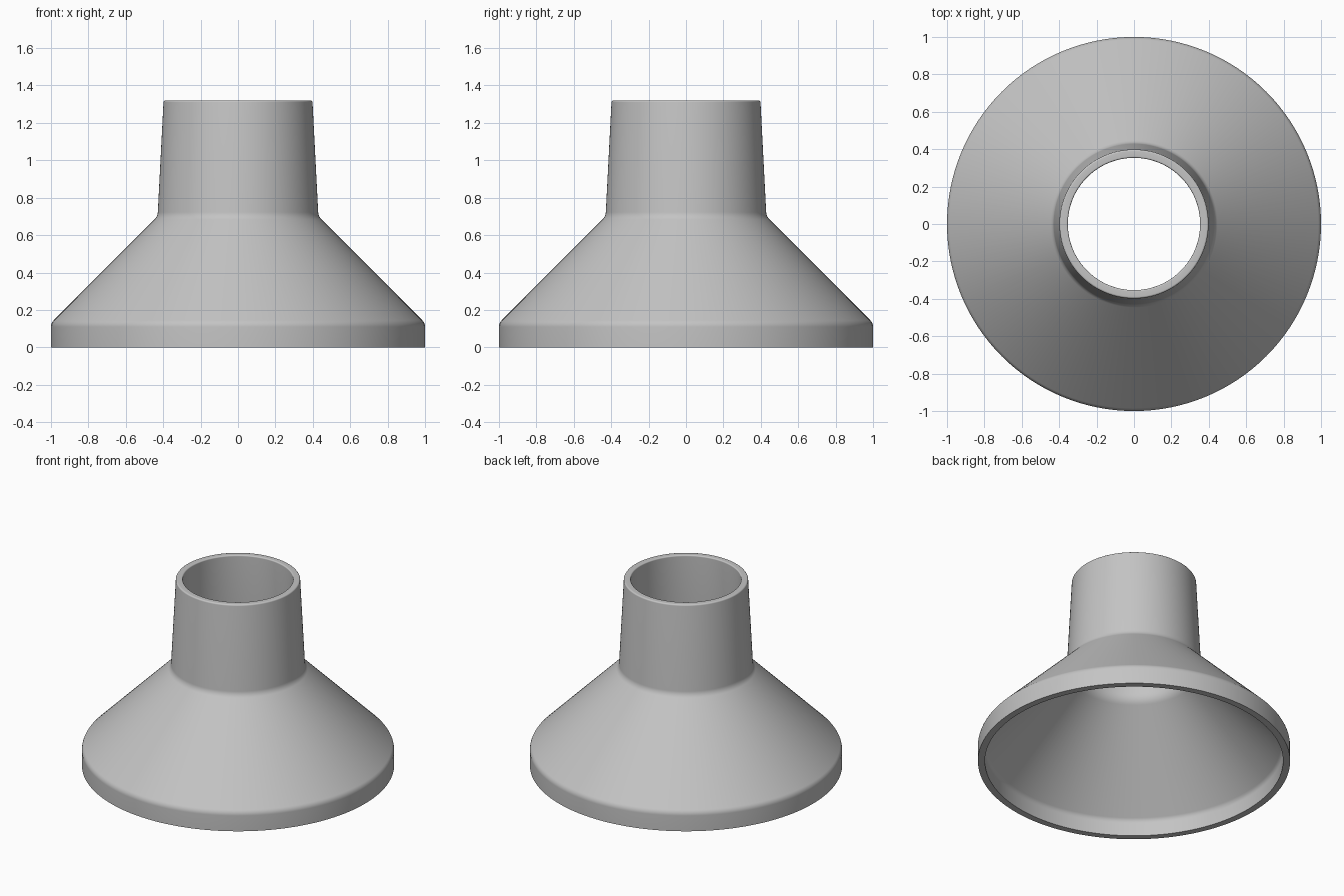
import bpy, bmesh, math
from mathutils import Vector

if "Cube" in bpy.data.objects:
    bpy.data.objects.remove(bpy.data.objects["Cube"])

SEGMENTS = 128

grey = bpy.data.materials.new("plain_grey")
grey.diffuse_color = (0.55, 0.55, 0.55, 1)
grey.use_nodes = True
grey.node_tree.nodes["Principled BSDF"].inputs["Base Color"].default_value = grey.diffuse_color


def round_corners(points, steps=6):
    """Closed (radius, height, fillet radius) profile with arcs at its corners."""
    out = []
    for i, (x, z, r) in enumerate(points):
        p = Vector((x, z))
        if r == 0:
            out.append(p)
            continue
        a = (Vector(points[i - 1][:2]) - p).normalized()
        b = (Vector(points[(i + 1) % len(points)][:2]) - p).normalized()
        half = math.acos(a.dot(b)) / 2
        centre = p + (a + b).normalized() * (r / math.sin(half))
        start = p + a * (r / math.tan(half)) - centre
        end = p + b * (r / math.tan(half)) - centre
        for k in range(steps + 1):
            out.append(centre + start.lerp(end, k / steps).normalized() * r)
    return out


def lathe(name, profile):
    bm = bmesh.new()
    rings = []
    for s in range(SEGMENTS):
        t = 2 * math.pi * s / SEGMENTS
        rings.append([bm.verts.new((p.x * math.cos(t), p.x * math.sin(t), p.y))
                      for p in profile])
    n = len(profile)
    for s in range(SEGMENTS):
        a, b = rings[s], rings[(s + 1) % SEGMENTS]
        for i in range(n):
            j = (i + 1) % n
            bm.faces.new((a[i], b[i], b[j], a[j]))
    bmesh.ops.recalc_face_normals(bm, faces=bm.faces)
    mesh = bpy.data.meshes.new(name)
    bm.to_mesh(mesh)
    bm.free()
    mesh.materials.append(grey)
    obj = bpy.data.objects.new(name, mesh)
    bpy.context.collection.objects.link(obj)
    bpy.context.view_layer.objects.active = obj
    obj.select_set(True)
    bpy.ops.object.shade_smooth_by_angle(angle=math.radians(30))
    return obj


# Hollow funnel wall: up the outside, over the spout rim, down the inside
lathe("funnel_adapter", round_corners([
    (1.0, 0.0, 0),
    (1.0, 0.13, 0.05),
    (0.43, 0.70, 0.06),
    (0.398, 1.32, 0.01),
    (0.353, 1.32, 0.008),
    (0.385, 0.68, 0.10),
    (0.955, 0.11, 0.05),
    (0.955, 0.0, 0),
]))
